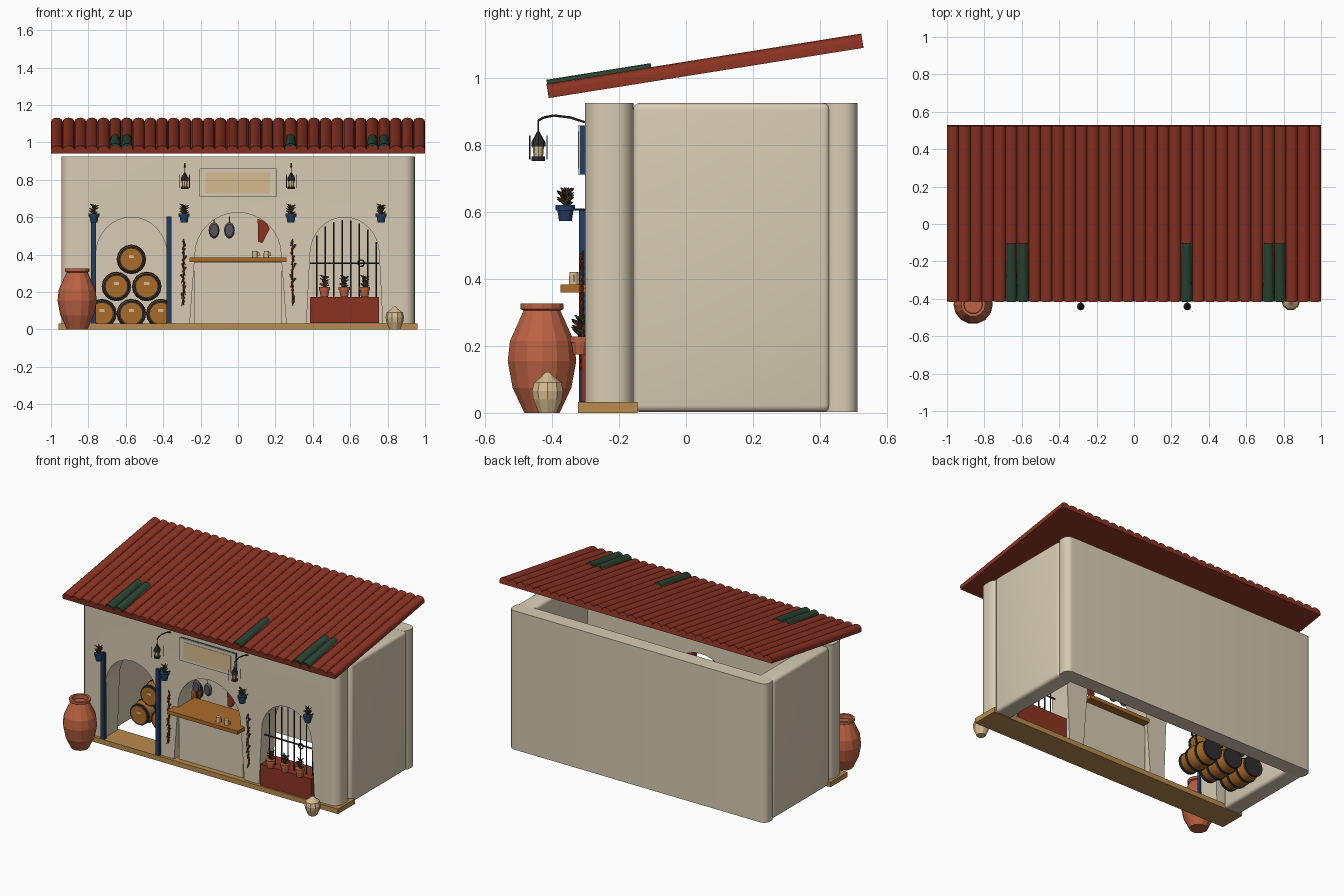
import bpy, bmesh, math, random
from mathutils import Matrix, Vector

if "Cube" in bpy.data.objects:
    bpy.data.objects.remove(bpy.data.objects["Cube"])

random.seed(4)


def material(name, rgb):
    m = bpy.data.materials.new(name)
    m.diffuse_color = (*[(c / 255) ** 2.2 for c in rgb], 1)
    m.use_nodes = True
    m.node_tree.nodes["Principled BSDF"].inputs["Base Color"].default_value = m.diffuse_color
    return m


PLASTER = material("plaster", (214, 202, 178))
RED = material("roof_red", (138, 54, 39))
GREEN = material("dark_green", (46, 70, 54))
BLUE = material("blue_paint", (40, 62, 98))
CLAY = material("terracotta", (186, 98, 68))
PLANK = material("light_wood", (184, 138, 78))
WOOD = material("warm_wood", (170, 108, 46))
IRON = material("dark_iron", (50, 48, 48))
TAN = material("tan", (214, 186, 142))
GREY = material("pan_grey", (88, 88, 94))

T = Matrix.Translation


def finish(name, bm, mat, smooth=None):
    bmesh.ops.recalc_face_normals(bm, faces=bm.faces)
    me = bpy.data.meshes.new(name)
    bm.to_mesh(me)
    bm.free()
    me.materials.append(mat)
    if smooth:
        me.polygons.foreach_set("use_smooth", [True] * len(me.polygons))
        me.set_sharp_from_angle(angle=math.radians(smooth))
    ob = bpy.data.objects.new(name, me)
    bpy.context.collection.objects.link(ob)
    return ob


def box(name, x, y, z, mat, bevel=0.0):
    bm = bmesh.new()
    bmesh.ops.create_cube(bm, size=1)
    for v in bm.verts:
        v.co = [a[0] if c < 0 else a[1] for c, a in zip(v.co, (x, y, z))]
    if bevel:
        bmesh.ops.bevel(bm, geom=bm.edges[:], offset=bevel, segments=4, profile=0.5, affect='EDGES')
    return finish(name, bm, mat, 40 if bevel else None)


def prism(name, pts, depth, mat, matrix=Matrix(), taper=1.0, smooth=None, corner=None):
    """Outline in x-z pushed along y; corner = (x, radius) rounds the end edges."""
    bm = bmesh.new()
    rings = [[bm.verts.new((x * s, d, z)) for x, z in pts] for d, s in ((0, 1), (depth, taper))]
    bm.faces.new(rings[0])
    bm.faces.new(rings[1][::-1])
    n = len(pts)
    for i in range(n):
        j = (i + 1) % n
        bm.faces.new((rings[0][i], rings[0][j], rings[1][j], rings[1][i]))
    if corner:
        ends = [e for e in bm.edges if all(abs(abs(v.co.x) - corner[0]) < 1e-4 for v in e.verts)
                and abs(e.verts[0].co.z - e.verts[1].co.z) > 0.1]
        bmesh.ops.bevel(bm, geom=ends, offset=corner[1], segments=6, profile=0.5, affect='EDGES')
    bm.transform(matrix)
    return finish(name, bm, mat, smooth)


def lathe(name, profile, mat, matrix, sides=12, smooth=None):
    """Profile of (radius, height) spun about local z, with closed ends."""
    bm = bmesh.new()
    rings = [[bm.verts.new((r * math.cos(2 * math.pi * k / sides), r * math.sin(2 * math.pi * k / sides), h))
              for k in range(sides)] for r, h in profile]
    for a, b in zip(rings, rings[1:]):
        for k in range(sides):
            j = (k + 1) % sides
            bm.faces.new((a[k], a[j], b[j], b[k]))
    bm.faces.new(rings[0][::-1])
    bm.faces.new(rings[-1])
    bm.transform(matrix)
    return finish(name, bm, mat, smooth)


def rod(name, a, b, r, mat, sides=6):
    a, b = Vector(a), Vector(b)
    d = b - a
    return lathe(name, [(r, 0), (r, d.length)], mat, T(a) @ d.to_track_quat('Z', 'Y').to_matrix().to_4x4(), sides)


def cones(name, spots, mat, r, length):
    """Cluster of small leaves or pods: (position, direction) pairs."""
    bm = bmesh.new()
    for p, d in spots:
        m = T(p) @ Vector(d).to_track_quat('Z', 'Y').to_matrix().to_4x4()
        bmesh.ops.create_cone(bm, cap_ends=True, segments=5, radius1=r, radius2=r * 0.25, depth=length, matrix=m)
    return finish(name, bm, mat)


def plant(name, x, y, z, h):
    for part, mat, n in (("leaves", GREEN, 10), ("blossoms", RED, 7)):
        spots = []
        for i in range(n):
            a = i * 2.4 + random.random()
            c, s = math.cos(a), math.sin(a)
            spots.append(((x + c * 0.014, y + s * 0.014, z + h * (i + 0.6) / n), (c, s, 0.5)))
        cones(f"{name}_{part}", spots, mat, 0.007, 0.026)
    rod(name + "_stem", (x, y, z - 0.005), (x, y, z + h * 0.9), 0.004, GREEN, 5)


# Front wall with three arched openings
def arch(cx, half, spring, top, flare):
    curve = [(cx - half * math.cos(math.pi * k / 16), spring + (top - spring) * math.sin(math.pi * k / 16))
             for k in range(17)]
    return [(cx - half - flare, 0.004)] + curve + [(cx + half + flare, 0.004)]


outline = [(-0.945, 0.004)]
for args in ((-0.57, 0.19, 0.4, 0.6, 0.015), (0, 0.23, 0.4, 0.625, 0.03), (0.57, 0.185, 0.4, 0.6, 0.02)):
    outline += arch(*args)
outline += [(0.945, 0.004), (0.945, 0.925), (-0.945, 0.925)]
prism("front_wall", outline, 0.145, PLASTER, T((0, -0.302, 0)), smooth=35, corner=(0.945, 0.055))

# Side and back walls, open above and below
for s, side in ((-1, "left"), (1, "right")):
    box(side + "_wall", sorted((s * 0.825, s * 0.945)), (-0.158, 0.43), (0.003, 0.925), PLASTER, 0.02)
back = [(-0.945, 0.003), (0.945, 0.003), (0.945, 0.925), (-0.945, 0.925)]
prism("back_wall", back, 0.1, PLASTER, T((0, 0.412, 0)), smooth=35, corner=(0.945, 0.04))
box("base_plank", (-0.96, 0.96), (-0.322, -0.145), (0, 0.033), PLANK)

# Sloping roof with barrel tiles
slope = T((0, -0.41, 0.94)) @ Matrix.Rotation(math.atan2(0.15, 0.94), 4, 'X')
tiles = [(-1, 0)]
for k in range(32):
    for j in range(6 if k < 31 else 7):
        a = math.pi * j / 6
        tiles.append((-1 + 0.0625 * (k + 0.5) - 0.03125 * math.cos(a), 0.022 + 0.021 * math.sin(a)))
prism("tiled_roof", tiles + [(1, 0)], 0.952, RED, slope, smooth=40)
half_round = [(-0.032 * math.cos(math.pi * j / 8), 0.026 * math.sin(math.pi * j / 8)) for j in range(9)]
for k in (5, 6, 20, 27, 28):
    prism(f"green_tile_{k}", half_round, 0.315, GREEN,
          slope @ T((-1 + 0.0625 * (k + 0.5), 0.002, 0.029)), taper=0.8, smooth=40)

# Sign board
box("sign_backing", (-0.205, 0.203), (-0.317, -0.3), (0.712, 0.858), BLUE)
box("sign_frame", (-0.207, 0.205), (-0.321, -0.316), (0.71, 0.86), PLASTER)
box("sign_panel", (-0.175, 0.172), (-0.323, -0.32), (0.73, 0.84), TAN)

# Lanterns on curved arms, and strings of chillies
for s, side in ((-1, "left"), (1, "right")):
    x, y = s * 0.285, -0.441
    path = [(-0.302, 0.868), (-0.345, 0.882), (-0.395, 0.888), (-0.425, 0.882), (y, 0.873)]
    for i, (a, b) in enumerate(zip(path, path[1:])):
        rod(f"{side}_lantern_arm_{i}", (x, *a), (x, *b), 0.004, IRON)
    rod(side + "_lantern_chain", (x, y, 0.83), (x, y, 0.875), 0.002, IRON)
    lathe(side + "_lantern_cap", [(0.021, 0.795), (0.021, 0.808), (0.011, 0.826), (0.004, 0.84)], IRON, T((x, y, 0)), 8)
    lathe(side + "_lantern_glass", [(0.014, 0.764), (0.017, 0.796)], TAN, T((x, y, 0)), 8)
    lathe(side + "_lantern_base", [(0.02, 0.752), (0.02, 0.765)], IRON, T((x, y, 0)), 8)
    for i in range(4):
        px, py = x + 0.026 * (i % 2 * 2 - 1), y + 0.026 * (i // 2 * 2 - 1)
        rod(f"{side}_lantern_bar_{i}", (px, py, 0.757), (px, py, 0.828), 0.002, IRON, 4)
    pods = [((s * 0.292 + random.uniform(-0.008, 0.008), -0.314, 0.14 + 0.02 * i),
             (random.uniform(-0.6, 0.6), -0.3, -1)) for i in range(17)]
    cones(side + "_chilli_string", pods, RED, 0.007, 0.032)
    rod(side + "_chilli_cord", (s * 0.292, -0.308, 0.13), (s * 0.292, -0.308, 0.485), 0.002, GREEN, 4)

# Blue wall pots with plants
for i, x in enumerate((-0.77, -0.288, 0.283, 0.765)):
    lathe(f"wall_pot_{i}", [(0.019, 0.573), (0.024, 0.605), (0.029, 0.605), (0.029, 0.62)], BLUE, T((x, -0.36, 0)))
    rod(f"pot_bracket_{i}", (x, -0.335, 0.607), (x, -0.3, 0.607), 0.003, IRON)
    plant(f"wall_plant_{i}", x, -0.36, 0.62, 0.048)

# Blue door posts
for i, x in enumerate((-0.772, -0.368)):
    box(f"door_post_{i}", (x - 0.013, x + 0.013), (-0.32, -0.296), (0.033, 0.605), BLUE)

# Stacked barrels lying front to back
lying = Matrix.Rotation(-math.pi / 2, 4, 'X')
rows = [(-0.727, 0.085), (-0.57, 0.085), (-0.413, 0.085), (-0.65, 0.23), (-0.488, 0.23), (-0.57, 0.375)]
for i, (x, z) in enumerate(rows):
    m = T((x, 0, z)) @ lying
    lathe(f"barrel_{i}", [(0.062, 0.004), (0.073, 0.06), (0.077, 0.12), (0.073, 0.18), (0.062, 0.236)], WOOD, m, 16, 40)
    for j, (h, r) in enumerate(((0, 0.068), (0.07, 0.078), (0.155, 0.078), (0.222, 0.068))):
        lathe(f"barrel_{i}_hoop_{j}", [(r, h), (r + 0.001, h + 0.016)], IRON, m, 16, 40)
    lathe(f"barrel_{i}_head", [(0.058, -0.003), (0.058, 0.003)], WOOD, m, 16)
    box(f"barrel_{i}_label", (x - 0.014, x + 0.014), (-0.006, -0.002), (z + 0.008, z + 0.024), TAN)

# Serving counter, mugs and hanging kitchen goods
box("counter_front", (-0.235, 0.235), (-0.285, -0.18), (0.004, 0.358), PLASTER)
box("counter_top", (-0.26, 0.26), (-0.375, -0.302), (0.36, 0.384), WOOD)
box("counter_top_inner", (-0.228, 0.228), (-0.303, -0.13), (0.36, 0.384), WOOD)
for i, x in enumerate((0.09, 0.152)):
    lathe(f"mug_{i}", [(0.015, 0.384), (0.014, 0.42)], TAN, T((x, -0.335, 0)), 10, 40)
    box(f"mug_handle_{i}", (x + 0.013, x + 0.024), (-0.338, -0.332), (0.392, 0.412), TAN)
for i, x in enumerate((-0.128, -0.046)):
    m = T((x, -0.25, 0.53)) @ Matrix.Diagonal((1, 1, 1.5, 1)) @ lying
    lathe(f"hanging_pan_{i}", [(0.022, -0.012), (0.029, 0), (0.022, 0.012)], GREY, m, 14, 40)
    rod(f"pan_cord_{i}", (x, -0.25, 0.57), (x, -0.25, 0.605), 0.002, IRON, 4)
ham = [(0.105, 0.592), (0.15, 0.575), (0.17, 0.54), (0.13, 0.462), (0.108, 0.47)]
prism("hanging_ham", ham, 0.03, RED, T((0, -0.265, 0)))

# Barred window with planter
box("planter_box", (0.385, 0.755), (-0.312, -0.165), (0.034, 0.175), RED)
for i in range(8):
    x = 0.42 + i * 0.0455
    top = 0.385 + 0.2 * math.sqrt(max(0, 1 - ((x - 0.57) / 0.185) ** 2))
    rod(f"window_bar_{i}", (x, -0.27, 0.17), (x, -0.27, top), 0.004, IRON)
rod("window_cross_bar", (0.385, -0.27, 0.355), (0.755, -0.27, 0.355), 0.005, IRON)
bpy.ops.mesh.primitive_torus_add(major_radius=0.017, minor_radius=0.004, major_segments=14, minor_segments=6,
                                 location=(0.658, -0.28, 0.355), rotation=(math.pi / 2, 0, 0))
bpy.context.object.name = "window_ring"
bpy.context.object.data.materials.append(IRON)
for i, x in enumerate((0.462, 0.568, 0.677)):
    lathe(f"clay_pot_{i}", [(0.02, 0.175), (0.026, 0.21), (0.03, 0.21), (0.03, 0.228)], CLAY, T((x, -0.317, 0)))
    plant(f"window_plant_{i}", x, -0.317, 0.228, 0.06)

# Storage jars standing in front
lathe("large_jar", [(0.054, 0), (0.09, 0.075), (0.105, 0.155), (0.098, 0.215), (0.062, 0.293), (0.056, 0.305),
                    (0.066, 0.31), (0.066, 0.326), (0.05, 0.326), (0.048, 0.3)], CLAY, T((-0.86, -0.43, 0)), 14)
lathe("small_jar", [(0.028, 0), (0.045, 0.04), (0.049, 0.065), (0.043, 0.09), (0.02, 0.108), (0.006, 0.122)],
      TAN, T((0.838, -0.413, 0)), 10)
